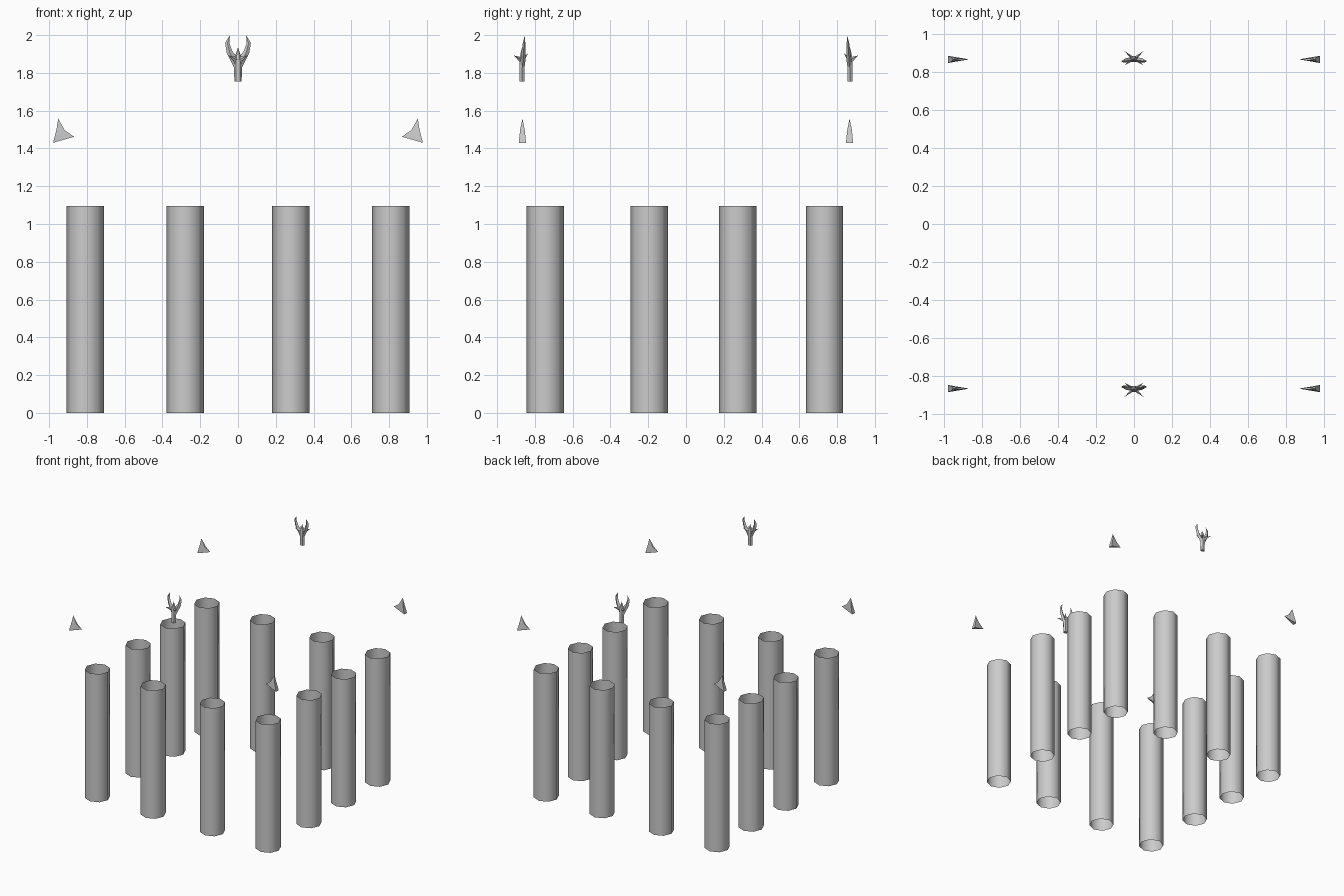
import bpy, bmesh, math
from mathutils import Vector

if "Cube" in bpy.data.objects:
    bpy.data.objects.remove(bpy.data.objects["Cube"])


def make_object(name, verts, faces, smooth=None):
    mesh = bpy.data.meshes.new(name)
    mesh.from_pydata(verts, [], faces)
    bm = bmesh.new()
    bm.from_mesh(mesh)
    bmesh.ops.recalc_face_normals(bm, faces=bm.faces)
    if smooth:
        for f in bm.faces:
            f.smooth = True
        for e in bm.edges:
            e.smooth = e.calc_face_angle(0) < math.radians(smooth)
    bm.to_mesh(mesh)
    bm.free()
    ob = bpy.data.objects.new(name, mesh)
    bpy.context.collection.objects.link(ob)
    return ob


# Columns: open eight-sided tubes around the perimeter
def column(x, y, r=0.099, h=1.095, n=8):
    ring = [(r * math.cos(2 * math.pi * i / n), r * math.sin(2 * math.pi * i / n)) for i in range(n)]
    verts = [(a, b, z) for z in (0, h) for a, b in ring]
    faces = [(i, (i + 1) % n, n + (i + 1) % n, n + i) for i in range(n)]
    make_object("column", verts, faces, 50).location = (x, y, 0)


for x in (-0.808, -0.28, 0.28, 0.808):
    for y in (-0.745, 0.733):
        column(x, y)
for x in (-0.808, 0.808):
    for y in (-0.195, 0.273):
        column(x, y)


# Corner ornaments: curved wedges, thick outside, pointed at top and inside
def corner_ornament(sx, sy):
    pts = [(0.979, -0.019, 1.43), (0.979, 0.019, 1.43),
           (0.961, -0.012, 1.50), (0.961, 0.012, 1.50),
           (0.918, -0.006, 1.497), (0.918, 0.006, 1.497),
           (0.952, 0, 1.558), (0.868, 0, 1.462)]
    faces = [(0, 1, 3, 2), (2, 3, 6), (0, 2, 4), (1, 3, 5), (2, 6, 4), (3, 6, 5),
             (0, 4, 7), (1, 5, 7), (4, 5, 6), (4, 5, 7), (0, 1, 7)]
    make_object("corner_ornament", [(sx * x, sy * 0.866 + y, z) for x, y, z in pts], faces, 40)


# Ridge ornaments: stem, two upright leaves and four small thorns
LEAF = [(0.008, 1.80), (0.034, 1.855), (0.060, 1.905), (0.068, 1.96),
        (0.043, 1.998), (0.045, 1.955), (0.030, 1.915), (0.006, 1.885)]
RIDGE = [(0.018, 1.855), (0.044, 1.91), (0.056, 1.955)]


def ridge_ornament(sy):
    verts, faces = [], []

    def add(vs, fs):
        o = len(verts)
        verts.extend((x, sy * (0.868 + y), z) for x, y, z in vs)
        faces.extend(tuple(i + o for i in f) for f in fs)

    # stem with a pointed tip
    n = 6
    rings = [(1.755, 0.019, 0.016), (1.81, 0.021, 0.016), (1.86, 0.023, 0.017), (1.90, 0.012, 0.010)]
    vs = [(rx * math.cos(math.tau * i / n), ry * math.sin(math.tau * i / n), z)
          for z, rx, ry in rings for i in range(n)] + [(0, 0, 1.936)]
    fs = [tuple(range(n))]
    for k in range(3):
        fs += [(k * n + i, k * n + (i + 1) % n, (k + 1) * n + (i + 1) % n, (k + 1) * n + i) for i in range(n)]
    fs += [(3 * n + i, 3 * n + (i + 1) % n, 4 * n) for i in range(n)]
    add(vs, fs)

    for sx in (-1, 1):
        # leaf: sharp rim with a raised rib on both sides, leaning inward
        def lean(z):
            return -(z - 1.8) * 0.07
        vs = [(sx * x, lean(z), z) for x, z in LEAF]
        for t in (-1, 1):
            vs += [(sx * x, lean(z) + t * w, z) for (x, z), w in zip(RIDGE, (0.013, 0.011, 0.007))]
        fs = []
        for r in (8, 11):
            fs += [(0, 1, r), (1, 2, r + 1, r), (2, 3, r + 2, r + 1), (3, 4, r + 2),
                   (4, 5, r + 2), (5, 6, r + 1, r + 2), (6, 7, r, r + 1), (7, 0, r)]
        add(vs, fs)

        # thorns pointing outward and inward
        for tip in (Vector((sx * 0.052, 0.043, 1.892)), Vector((sx * 0.05, -0.032, 1.903))):
            base = Vector((sx * 0.006, tip.y * 0.1, 1.868))
            d = (tip - base).normalized()
            side = d.cross(Vector((0, 0, 1))).normalized()
            up = side.cross(d)
            vs = [tuple(base + v) for v in (side * 0.008, up * 0.016, -side * 0.008, -up * 0.016)]
            add(vs + [tuple(tip)], [(0, 1, 4), (1, 2, 4), (2, 3, 4), (3, 0, 4), (0, 1, 2, 3)])
    make_object("ridge_ornament", verts, faces, 35)


for sy in (-1, 1):
    ridge_ornament(sy)
    for sx in (-1, 1):
        corner_ornament(sx, sy)
